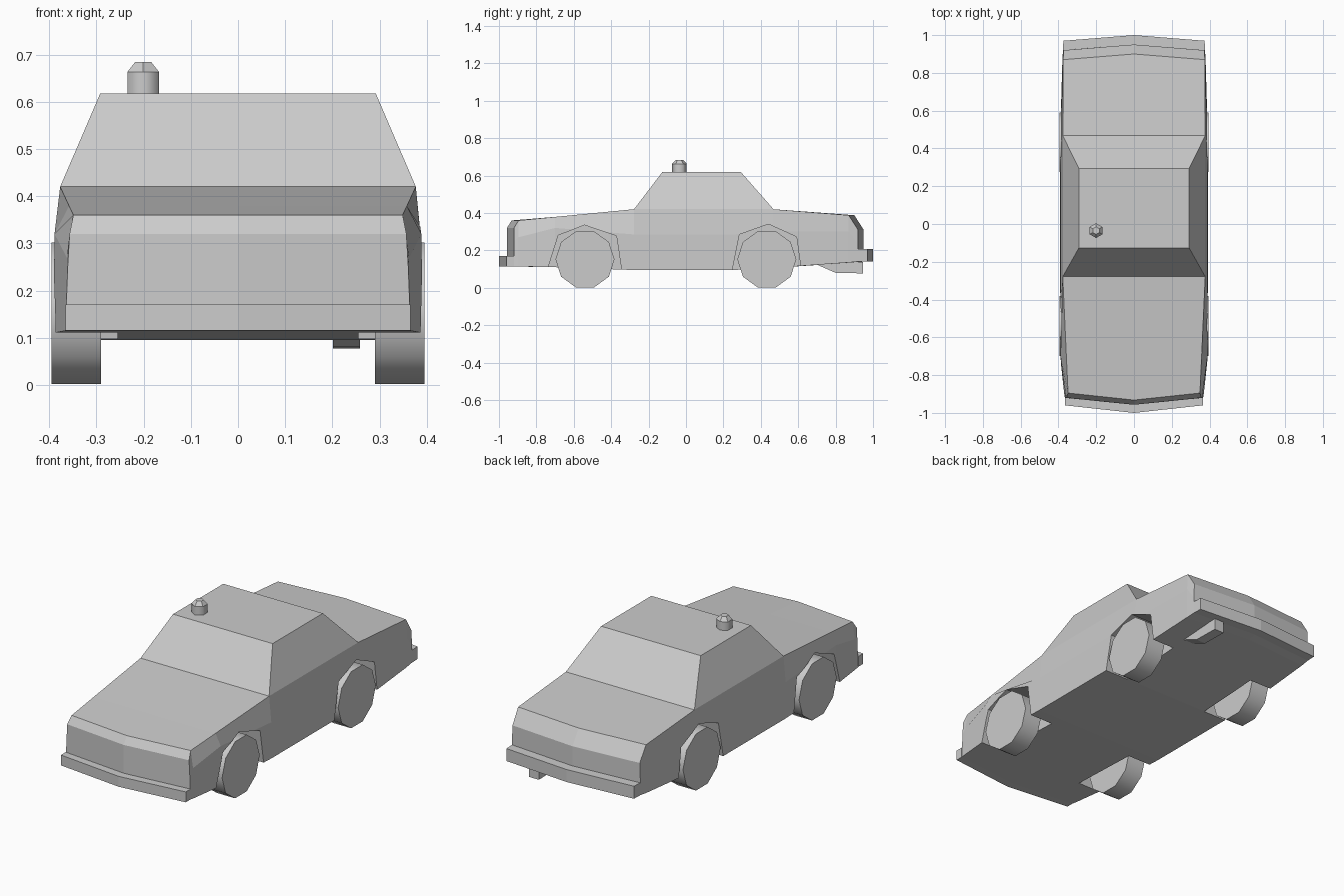
import bpy, bmesh, math

if "Cube" in bpy.data.objects:
    bpy.data.objects.remove(bpy.data.objects["Cube"])


def make(name, verts, faces):
    me = bpy.data.meshes.new(name)
    me.from_pydata(verts, [], faces)
    bm = bmesh.new()
    bm.from_mesh(me)
    bmesh.ops.recalc_face_normals(bm, faces=bm.faces)
    bm.to_mesh(me)
    bm.free()
    ob = bpy.data.objects.new(name, me)
    bpy.context.collection.objects.link(ob)
    return ob


def prism(name, pts, lo, hi, axis):
    """Extrude a yz profile along x, or an xy profile along z."""
    n = len(pts)
    place = (lambda p, h: (h, *p)) if axis == 'X' else (lambda p, h: (*p, h))
    verts = [place(p, h) for h in (lo, hi) for p in pts]
    faces = [range(n), range(n, 2 * n)]
    faces += [(i, (i + 1) % n, n + (i + 1) % n, n + i) for i in range(n)]
    return make(name, verts, [tuple(f) for f in faces])


def smooth(ob, angle):
    bpy.ops.object.select_all(action='DESELECT')
    ob.select_set(True)
    bpy.context.view_layer.objects.active = ob
    bpy.ops.object.shade_smooth_by_angle(angle=math.radians(angle))


# Body sections: y, centre sweep, bottom (x, z), shoulder (x, z), top edge (x, z)
sections = [
    (-.92, -.037, (.366, .115), (.361, .25), (.357, .32)),
    (-.895, -.037, (.370, .114), (.363, .27), (.349, .36)),
    (-.70, 0, (.391, .110), (.389, .32), (.358, .379)),
    (-.278, 0, (.392, .095), (.390, .285), (.377, .42)),
    (.25, 0, (.392, .095), (.390, .285), (.377, .42)),
    (.465, 0, (.391, .106), (.389, .30), (.377, .42)),
    (.87, .03, (.379, .135), (.379, .30), (.375, .388)),
    (.92, .03, (.376, .14), (.376, .23), (.373, .31)),
]
verts, faces = [], []
for y, v, b, s, t in sections:
    verts += [(0, y + v, b[1])] + [(x, y, z) for x, z in (b, s, t)]
    verts += [(0, y + v, t[1])] + [(-x, y, z) for x, z in (t, s, b)]
for k in range(len(sections) - 1):
    a = 8 * k
    for i in range(8):
        j = (i + 1) % 8
        faces.append((a + i, a + j, a + 8 + j, a + 8 + i))
for a in (0, 8 * (len(sections) - 1)):
    faces += [tuple(a + i for i in (0, 1, 2, 3, 4)), tuple(a + i for i in (4, 5, 6, 7, 0))]
body = make("body", verts, faces)

# Wheel wells cut into the body
arches = {
    "front": [(-.74, .05), (-.735, .115), (-.683, .28), (-.543, .335), (-.372, .277), (-.345, .10), (-.34, .05)],
    "rear": [(.24, .05), (.249, .10), (.286, .285), (.441, .34), (.591, .272), (.612, .12), (.616, .05)],
}
for end, pts in arches.items():
    for lo, hi in ((.255, .5), (-.5, -.255)):
        cutter = prism("well_cutter", pts, lo, hi, 'X')
        cutter.hide_render = True
        mod = body.modifiers.new("well", 'BOOLEAN')
        mod.operation, mod.solver, mod.object = 'DIFFERENCE', 'EXACT', cutter
        bpy.context.view_layer.objects.active = body
        bpy.ops.object.modifier_apply(modifier=mod.name)
        bpy.data.objects.remove(cutter)

# Cabin
cab = [(sx * .377, y, .42) for sx, y in ((-1, -.278), (1, -.278), (1, .468), (-1, .468))]
cab += [(sx * .292, y, .618) for sx, y in ((-1, -.127), (1, -.127), (1, .294), (-1, .294))]
make("cabin", cab, [(0, 1, 2, 3), (4, 5, 6, 7)] +
     [(i, (i + 1) % 4, 4 + (i + 1) % 4, 4 + i) for i in range(4)])

# Bumpers, swept to a shallow point
prism("front_bumper", [(-.366, -.96), (0, -1), (.366, -.96), (.366, -.92), (0, -.957), (-.366, -.92)],
      .115, .17, 'Z')
prism("rear_bumper", [(-.374, .97), (0, 1), (.374, .97), (.376, .92), (0, .95), (-.376, .92)],
      .14, .206, 'Z')

# Ten-sided wheels
r = .15 / math.cos(math.pi / 10)
for end, yc in (("front", -.54), ("rear", .432)):
    rim = [(yc + r * math.cos(math.pi * k / 5), .152 + r * math.sin(math.pi * k / 5)) for k in range(10)]
    for side, lo, hi in (("right", .29, .395), ("left", -.395, -.29)):
        smooth(prism(f"{end}_{side}_wheel", rim, lo, hi, 'X'), 40)

# Exhaust pipe
prism("exhaust", [(.69, .128), (.80, .08), (.945, .077), (.945, .139)], .201, .259, 'X')

# Roof beacon: hexagonal base and tapered cap
for name, r2, z0, z1 in (("beacon_base", .039, .616, .663), ("beacon_cap", .02, .663, .684)):
    bpy.ops.mesh.primitive_cone_add(vertices=6, radius1=.039, radius2=r2, depth=z1 - z0,
                                    location=(-.201, -.035, (z0 + z1) / 2))
    bpy.context.object.name = name
smooth(bpy.data.objects["beacon_base"], 65)
